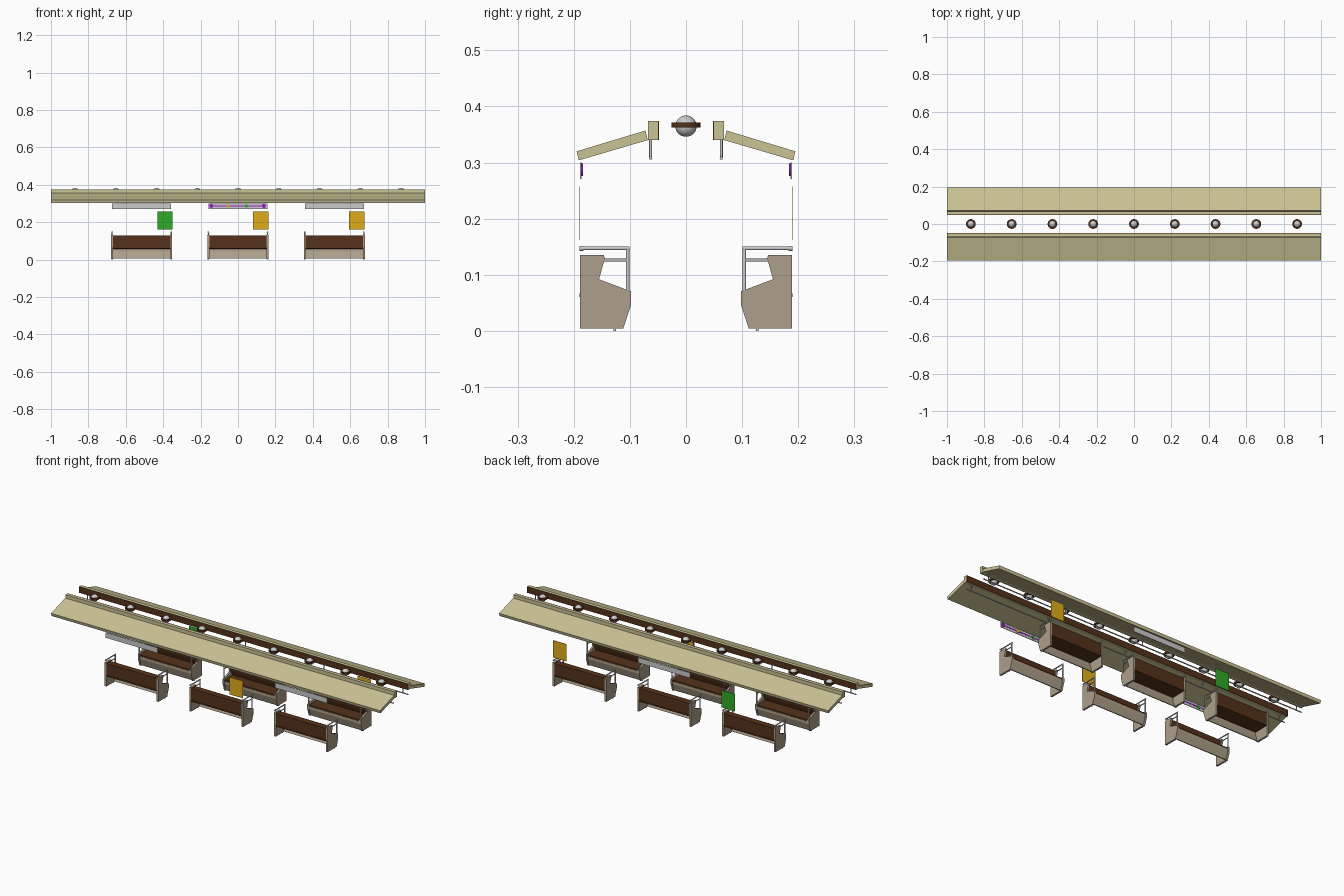
import bpy, bmesh, math
from mathutils import Vector

if "Cube" in bpy.data.objects:
    bpy.data.objects.remove(bpy.data.objects["Cube"])


def material(name, rgb):
    m = bpy.data.materials.new(name)
    m.diffuse_color = (*rgb, 1)
    m.use_nodes = True
    m.node_tree.nodes["Principled BSDF"].inputs["Base Color"].default_value = m.diffuse_color
    return m


CREAM = material("cream", (0.60, 0.55, 0.30))
TAUPE = material("taupe", (0.42, 0.35, 0.26))
BROWN = material("brown", (0.09, 0.032, 0.011))
YELLOW = material("yellow", (0.74, 0.42, 0.01))
GREEN = material("green", (0.03, 0.40, 0.02))
PURPLE = material("purple", (0.33, 0.01, 0.62))


def finish(name, bm, mat=None, smooth=False):
    bmesh.ops.recalc_face_normals(bm, faces=bm.faces)
    me = bpy.data.meshes.new(name)
    bm.to_mesh(me)
    bm.free()
    ob = bpy.data.objects.new(name, me)
    bpy.context.collection.objects.link(ob)
    if mat:
        me.materials.append(mat)
    if smooth:
        bpy.context.view_layer.objects.active = ob
        ob.select_set(True)
        bpy.ops.object.shade_smooth_by_angle(angle=math.radians(40))
        ob.select_set(False)
    return ob


def prism(name, profile, x0, x1, side, mat=None):
    """Extrude a (y, z) profile along x; side = -1 mirrors it to the front row."""
    bm = bmesh.new()
    face = bm.faces.new([bm.verts.new((x0, y * side, z)) for y, z in profile])
    new = bmesh.ops.extrude_face_region(bm, geom=[face])["geom"]
    verts = [g for g in new if isinstance(g, bmesh.types.BMVert)]
    bmesh.ops.translate(bm, verts=verts, vec=(x1 - x0, 0, 0))
    return finish(name, bm, mat)


def slab(name, x0, x1, y0, y1, z0, z1, side, mat=None):
    return prism(name, [(y0, z0), (y1, z0), (y1, z1), (y0, z1)], x0, x1, side, mat)


def rod(name, a, b, r, mat=None, sides=12):
    a, b = Vector(a), Vector(b)
    bm = bmesh.new()
    bmesh.ops.create_cone(bm, cap_ends=True, segments=sides, radius1=r, radius2=r,
                          depth=(b - a).length)
    rot = (b - a).to_track_quat('Z', 'Y').to_matrix()
    bmesh.ops.rotate(bm, verts=bm.verts, matrix=rot)
    bmesh.ops.translate(bm, verts=bm.verts, vec=(a + b) / 2)
    return finish(name, bm, mat, True)


# Bench outlines for the back row
END_PANEL = [(.189, .004), (.112, .004), (.098, .046), (.098, .0705),
             (.155, .092), (.145, .128), (.146, .135), (.189, .135)]
SEAT = [(.190, .060), (.102, .058), (.102, .067), (.168, .070),
        (.160, .092), (.152, .130), (.188, .130), (.188, .067), (.190, .067)]
SKIRT = [(.114, .006), (.101, .046), (.101, .059), (.106, .059), (.106, .046), (.119, .006)]


def bench(cx, s):
    prism("seat", SEAT, cx - .155, cx + .155, s, BROWN)
    prism("seat_skirt", SKIRT, cx - .155, cx + .155, s, TAUPE)
    for e in (-1, 1):
        x = cx + e * .158
        prism("bench_end", END_PANEL, x - .005, x + .005, s, TAUPE)
        slab("bench_foot", x - .004, x + .004, .125, .129, 0, .005, s)
        # grab rail
        rod("rail_top", (x, s * .189, .147), (x, s * .101, .147), .0032)
        rod("rail_post", (x, s * .104, .148), (x, s * .104, .069), .0032)
        rod("rail_brace", (x, s * .147, .126), (x, s * .104, .126), .0026)
        rod("rail_flange", (x, s * .190, .147), (x, s * .183, .147), .0045)


def route_map(cx, s):
    slab("map_board", cx - .158, cx + .158, .186, .189, .271, .300, s)
    y = s * .186
    slab("map_line", cx - .145, cx + .14, .1850, .1862, .284, .290, s, PURPLE)
    for dx, r, m in ((-.143, .011, PURPLE), (.138, .011, PURPLE),
                     (-.053, .009, YELLOW), (.045, .009, GREEN)):
        rod("map_stop", (cx + s * dx, y, .287), (cx + s * dx, y - s * .002, .287), r, m, 16)


for s in (-1, 1):
    # ceiling panel, light channel wall and its dark inner face
    prism("ceiling_panel", [(.195, .320), (.0725, .357), (.068, .340), (.191, .304)],
          -1, 1, s, CREAM)
    slab("channel_wall", -1, 1, .050, .068, .340, .374, s, CREAM)
    slab("channel_lining", -1, 1, .0485, .0502, .340, .374, s, BROWN)
    # overhead handrail with hangers
    rod("handrail", (-.99, s * .063, .308), (.99, s * .063, .308), .003)
    for i in range(5):
        x = -.96 + i * .48
        rod("handrail_hanger", (x, s * .063, .308), (x, s * .063, .342), .0025)
    for cx in (-.515, 0, .515):
        bench(cx, s)

# route maps
for cx, s in ((-.515, -1), (.515, -1), (0, 1)):
    route_map(cx, s)

# posters
for cx, s, m in ((-.39, 1, GREEN), (.635, 1, YELLOW), (.122, -1, YELLOW)):
    slab("poster", cx - .041, cx + .041, .1885, .190, .162, .257, s, m)

# ceiling lamps
for i in range(9):
    x = (i - 4) * .218
    bm = bmesh.new()
    bmesh.ops.create_uvsphere(bm, u_segments=24, v_segments=14, radius=.019)
    bmesh.ops.translate(bm, verts=bm.verts, vec=(x, 0, .365))
    finish("lamp_globe", bm, None, True)
    rod("lamp_ring", (x, 0, .3625), (x, 0, .3715), .026, BROWN, 24)
